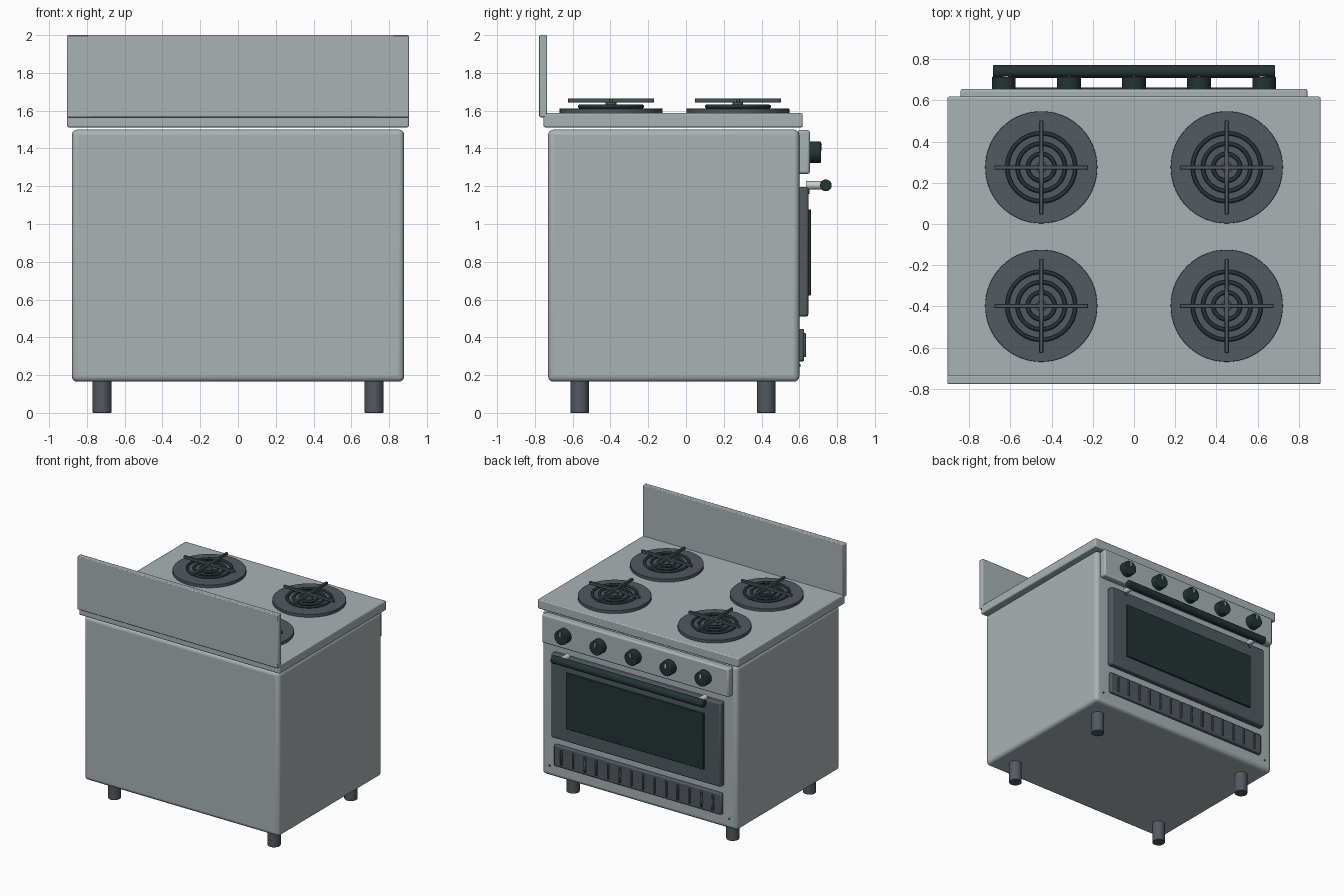
import bpy, math
from mathutils import Vector

default = bpy.data.objects.get("Cube")
if default:
    bpy.data.objects.remove(default, do_unlink=True)


def material(name, r, g, b):
    m = bpy.data.materials.new(name)
    m.use_nodes = True
    m.diffuse_color = (r, g, b, 1)
    m.node_tree.nodes["Principled BSDF"].inputs["Base Color"].default_value = (r, g, b, 1)
    return m


STEEL = material("brushed_steel", 0.40, 0.45, 0.46)
IRON = material("dark_iron", 0.085, 0.10, 0.12)
BLACK = material("black_glass", 0.018, 0.034, 0.034)
CHROME = material("light_chrome", 0.60, 0.62, 0.62)


def finish(ob, name, mat, bevel=0.0, segments=3):
    ob.name = name
    ob.data.materials.append(mat)
    if bevel:
        mod = ob.modifiers.new("Bevel", "BEVEL")
        mod.width, mod.segments = bevel, segments
        mod.limit_method = "ANGLE"
    bpy.ops.object.shade_smooth_by_angle(angle=math.radians(40))
    return ob


def box(name, lo, hi, mat, bevel=0.0, segments=3):
    lo, hi = Vector(lo), Vector(hi)
    bpy.ops.mesh.primitive_cube_add(size=1, location=(lo + hi) / 2)
    ob = bpy.context.object
    ob.scale = hi - lo
    bpy.ops.object.transform_apply(location=False, rotation=False, scale=True)
    return finish(ob, name, mat, bevel, segments)


def rod(name, a, b, radius, mat, bevel=0.0, sides=32):
    a, b = Vector(a), Vector(b)
    bpy.ops.mesh.primitive_cylinder_add(vertices=sides, radius=radius, depth=(b - a).length,
                                        location=(a + b) / 2)
    ob = bpy.context.object
    ob.rotation_euler = (b - a).to_track_quat("Z", "Y").to_euler()
    return finish(ob, name, mat, bevel, 2)


# Cabinet, hob top and splashback
box("cabinet", (-0.88, -0.73, 0.165), (0.88, 0.60, 1.50), STEEL, 0.03, 4)
box("hob_top", (-0.905, -0.755, 1.512), (0.905, 0.618, 1.587), STEEL, 0.008, 2)
box("splashback", (-0.905, -0.777, 1.565), (0.905, -0.735, 2.0), STEEL, 0.006, 2)

# Legs
for x in (-0.72, 0.72):
    for y in (-0.563, 0.425):
        rod("leg", (x, y, 0), (x, y, 0.19), 0.049, IRON, 0.003)

# Burners: plate, concentric rings and a crossed pan support
for x in (-0.45, 0.45):
    for y in (-0.397, 0.275):
        rod("burner_plate", (x, y, 1.58), (x, y, 1.611), 0.272, IRON, 0.002, 64)
        for r in (0.165, 0.115, 0.065):
            bpy.ops.mesh.primitive_torus_add(location=(x, y, 1.622), major_radius=r, minor_radius=0.01,
                                             major_segments=48, minor_segments=10)
            finish(bpy.context.object, "burner_ring", BLACK)
        rod("burner_core", (x, y, 1.60), (x, y, 1.645), 0.028, IRON)
        for dx, dy in ((0.228, 0.01), (0.01, 0.228)):
            box("pan_support", (x - dx, y - dy, 1.642), (x + dx, y + dy, 1.665), IRON, 0.003, 1)

# Control panel with knobs
box("control_panel", (-0.842, 0.59, 1.265), (0.842, 0.656, 1.497), STEEL, 0.012, 2)
for i in range(-2, 3):
    x = i * 0.316
    rod("knob", (x, 0.65, 1.38), (x, 0.714, 1.38), 0.058, BLACK, 0.006)
    box("knob_mark", (x - 0.005, 0.712, 1.39), (x + 0.005, 0.719, 1.425), CHROME)

# Oven door, window and handle
box("oven_door", (-0.765, 0.59, 0.51), (0.765, 0.648, 1.195), IRON, 0.012, 2)
box("oven_window", (-0.62, 0.64, 0.622), (0.62, 0.662, 1.078), BLACK, 0.004, 2)
rod("door_handle", (-0.685, 0.74, 1.205), (0.685, 0.74, 1.205), 0.031, BLACK, 0.006)
for x in (-0.62, 0.62):
    rod("handle_mount", (x, 0.635, 1.205), (x, 0.73, 1.205), 0.022, CHROME)
    rod("handle_socket", (x, 0.60, 1.175), (x, 0.655, 1.175), 0.016, IRON)

# Lower vent panel with upright slats, and two screws
box("vent_panel", (-0.755, 0.59, 0.272), (0.755, 0.626, 0.445), IRON, 0.01, 2)
for i in range(14):
    x = (i - 6.5) * 0.105
    box("vent_slat", (x - 0.008, 0.62, 0.295), (x + 0.008, 0.636, 0.422), IRON, 0.003, 1)
for x in (-0.81, 0.81):
    rod("screw", (x, 0.595, 0.25), (x, 0.607, 0.25), 0.008, IRON, 0, 12)
